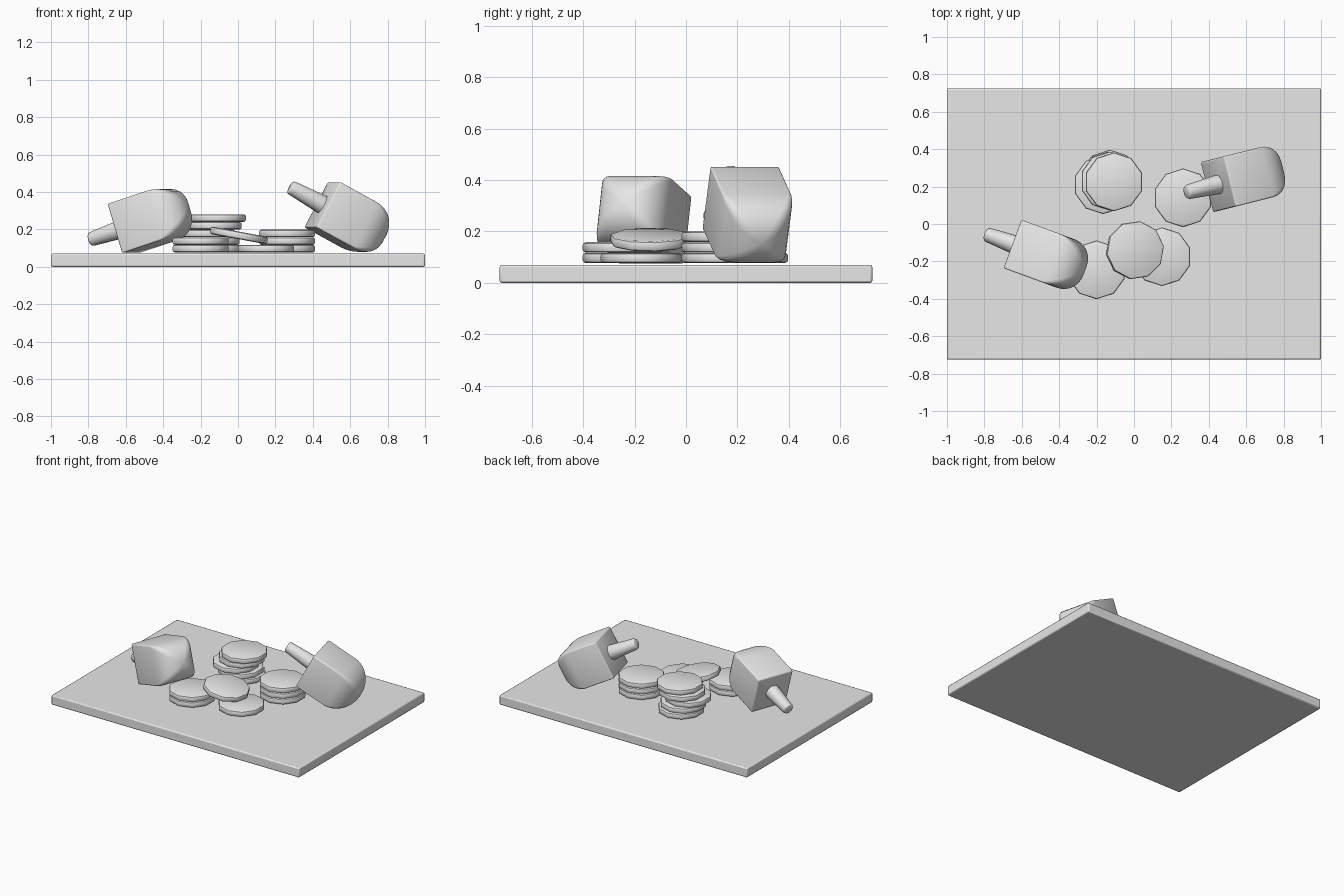
import bpy, bmesh, math
from mathutils import Vector, Matrix

if "Cube" in bpy.data.objects:
    bpy.data.objects.remove(bpy.data.objects["Cube"])

grey = bpy.data.materials.new("plain grey")
grey.diffuse_color = (0.8, 0.8, 0.8, 1)
grey.use_nodes = True
grey.node_tree.nodes["Principled BSDF"].inputs["Base Color"].default_value = grey.diffuse_color


def finish(name, bm, matrix, bevel=0.0, segments=2, angle=35):
    bmesh.ops.recalc_face_normals(bm, faces=bm.faces)
    mesh = bpy.data.meshes.new(name)
    bm.to_mesh(mesh)
    bm.free()
    ob = bpy.data.objects.new(name, mesh)
    bpy.context.collection.objects.link(ob)
    ob.matrix_world = matrix
    mesh.materials.append(grey)
    if bevel:
        mod = ob.modifiers.new("soft edges", 'BEVEL')
        mod.width, mod.segments = bevel, segments
        mod.limit_method = 'ANGLE'
        mod.angle_limit = math.radians(50)
    bpy.ops.object.select_all(action='DESELECT')
    ob.select_set(True)
    bpy.context.view_layer.objects.active = ob
    bpy.ops.object.shade_smooth_by_angle(angle=math.radians(angle))
    return ob


def loft(bm, rings):
    # Skin a list of equal point rings and close both ends
    rows = [[bm.verts.new(p) for p in ring] for ring in rings]
    n = len(rows[0])
    for a, b in zip(rows, rows[1:]):
        for i in range(n):
            bm.faces.new((a[i], a[(i + 1) % n], b[(i + 1) % n], b[i]))
    bm.faces.new(rows[0][::-1])
    bm.faces.new(rows[-1])


def circle(r, z, n):
    return [(r * math.cos(2 * math.pi * i / n), r * math.sin(2 * math.pi * i / n), z)
            for i in range(n)]


def rounded_square(half, radius, z):
    pts = []
    for c in range(4):
        mid = math.pi / 4 + c * math.pi / 2
        cx = math.copysign(half - radius, math.cos(mid))
        cy = math.copysign(half - radius, math.sin(mid))
        for k in range(5):
            t = c * math.pi / 2 + k * math.pi / 8
            pts.append((cx + radius * math.cos(t), cy + radius * math.sin(t), z))
    return pts


# Board
bm = bmesh.new()
bmesh.ops.create_cube(bm, size=1)
bmesh.ops.scale(bm, vec=(2, 1.45, 0.07), verts=bm.verts)
finish("board", bm, Matrix.Translation((0, 0, 0.035)), 0.008)


# Ten-sided coins with rounded rims
def coin(name, x, y, z, r=0.157, turn=0, tilt=0):
    bm = bmesh.new()
    loft(bm, [circle(r - 0.012, -0.02, 10), circle(r - 0.003, -0.016, 10),
              circle(r, -0.009, 10), circle(r, 0.009, 10),
              circle(r - 0.003, 0.016, 10), circle(r - 0.012, 0.02, 10)])
    m = (Matrix.Translation((x, y, z)) @ Matrix.Rotation(math.radians(tilt), 4, 'Y')
         @ Matrix.Rotation(math.radians(turn), 4, 'Z'))
    finish(name, bm, m, angle=40)


back_stack = [(-0.13, 0.24), (-0.14, 0.23), (-0.165, 0.21), (-0.13, 0.23), (-0.107, 0.225)]
stacks = {
    "back_stack": back_stack,
    "right_stack": [(0.262, 0.14)] * 3,
    "left_stack": [(-0.2, -0.245)] * 2,
    "front_stack": [(0.15, -0.175)],
}
for label, places in stacks.items():
    for i, (x, y) in enumerate(places):
        coin(f"{label}_coin_{i + 1}", x, y, 0.097 + 0.041 * i, turn=18)
coin("leaning_coin", 0.005, -0.14, 0.168, turn=8, tilt=10.5)


# Spinning tops: square body, domed end, tapered handle
def spinning_top(name, origin, axis):
    a = Vector(axis).normalized()
    u = Vector((-a.y, a.x, 0)).normalized()
    v = a.cross(u)
    m = Matrix.Translation(origin) @ Matrix((u, v, a)).transposed().to_4x4()
    half, straight, length = 0.138, 0.235, 0.385
    rings = [rounded_square(half - 0.008, 0.006, 0),
             rounded_square(half - 0.002, 0.007, 0.003),
             rounded_square(half, 0.008, 0.009),
             rounded_square(half, 0.010, straight)]
    for k in range(1, 9):
        f = k / 8 * math.pi / 2 * 0.97
        s = half * math.cos(f) ** 0.9
        rings.append(rounded_square(s, s * (0.08 + 0.5 * k / 8),
                                    straight + (length - straight) * math.sin(f)))
    bm = bmesh.new()
    loft(bm, rings)
    finish(name + "_body", bm, m, angle=50)
    bm = bmesh.new()
    loft(bm, [circle(0.052, 0.02, 10), circle(0.052, 0, 10), circle(0.039, -0.187, 10),
              circle(0.036, -0.195, 10), circle(0.030, -0.199, 10)])
    finish(name + "_handle", bm, m, angle=50)


spinning_top("left_top", (-0.613, -0.12, 0.205), (0.896, -0.33, 0.30))
spinning_top("right_top", (0.45, 0.212, 0.333), (0.856, 0.214, -0.471))
